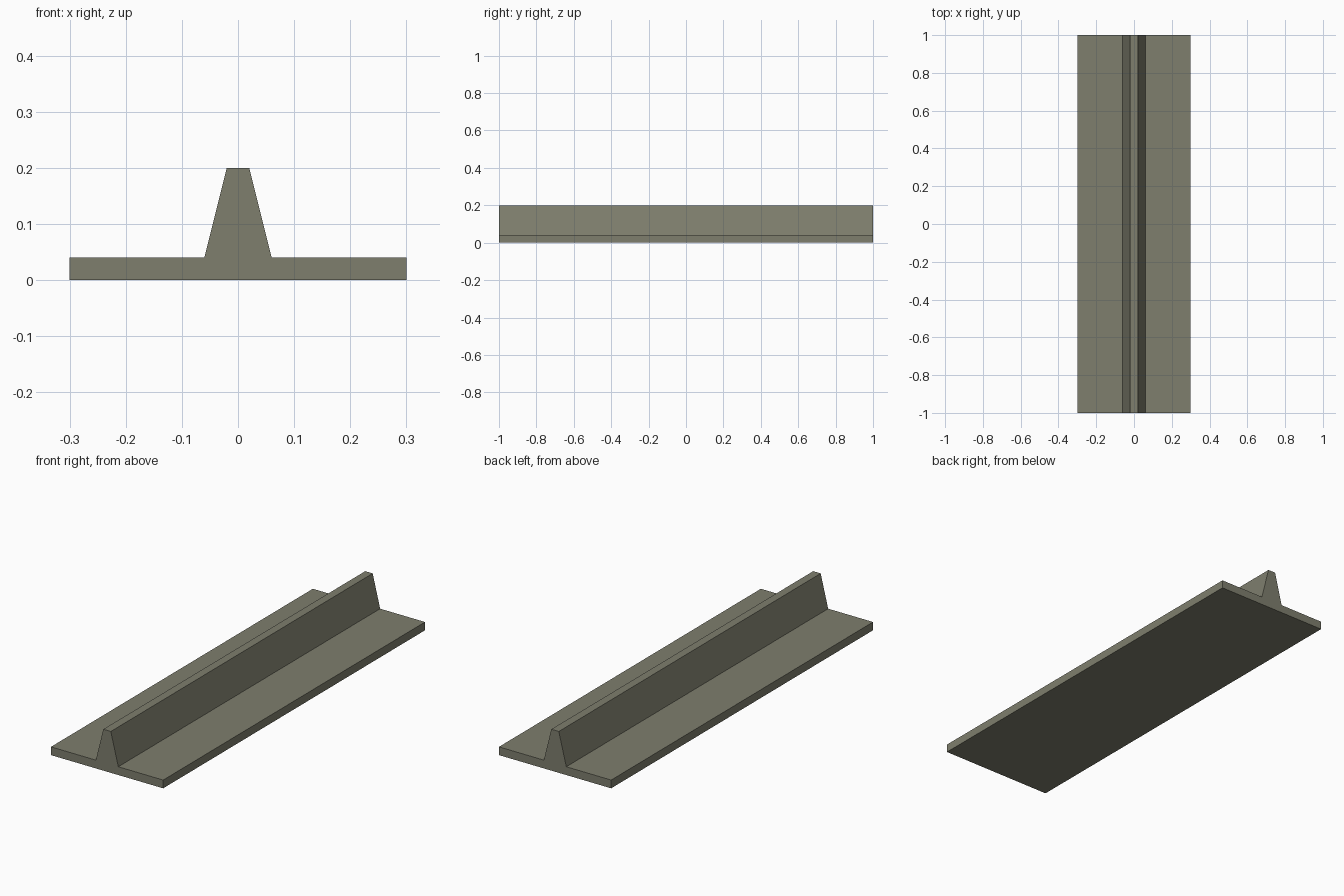
import bpy
import bmesh

if "Cube" in bpy.data.objects:
    bpy.data.objects.remove(bpy.data.objects["Cube"])

# One flat colour for the whole beam
mat = bpy.data.materials.new("olive_grey")
mat.diffuse_color = (0.21, 0.21, 0.155, 1.0)
mat.use_nodes = True
mat.node_tree.nodes["Principled BSDF"].inputs["Base Color"].default_value = mat.diffuse_color

# Half of the inverted T cross-section (x, z), mirrored to the other side
half = [(0.30, 0.0), (0.30, 0.04), (0.06, 0.04), (0.02, 0.20)]
profile = half + [(-x, z) for x, z in reversed(half)]

# Extrude the section along the length
bm = bmesh.new()
section = bm.faces.new([bm.verts.new((x, -1.0, z)) for x, z in profile])
ext = bmesh.ops.extrude_face_region(bm, geom=[section], use_keep_orig=True)
moved = [v for v in ext["geom"] if isinstance(v, bmesh.types.BMVert)]
bmesh.ops.translate(bm, verts=moved, vec=(0.0, 2.0, 0.0))
bmesh.ops.recalc_face_normals(bm, faces=bm.faces[:])

mesh = bpy.data.meshes.new("tapered_t_beam")
bm.to_mesh(mesh)
bm.free()
mesh.materials.append(mat)
beam = bpy.data.objects.new("tapered_t_beam", mesh)
bpy.context.collection.objects.link(beam)
